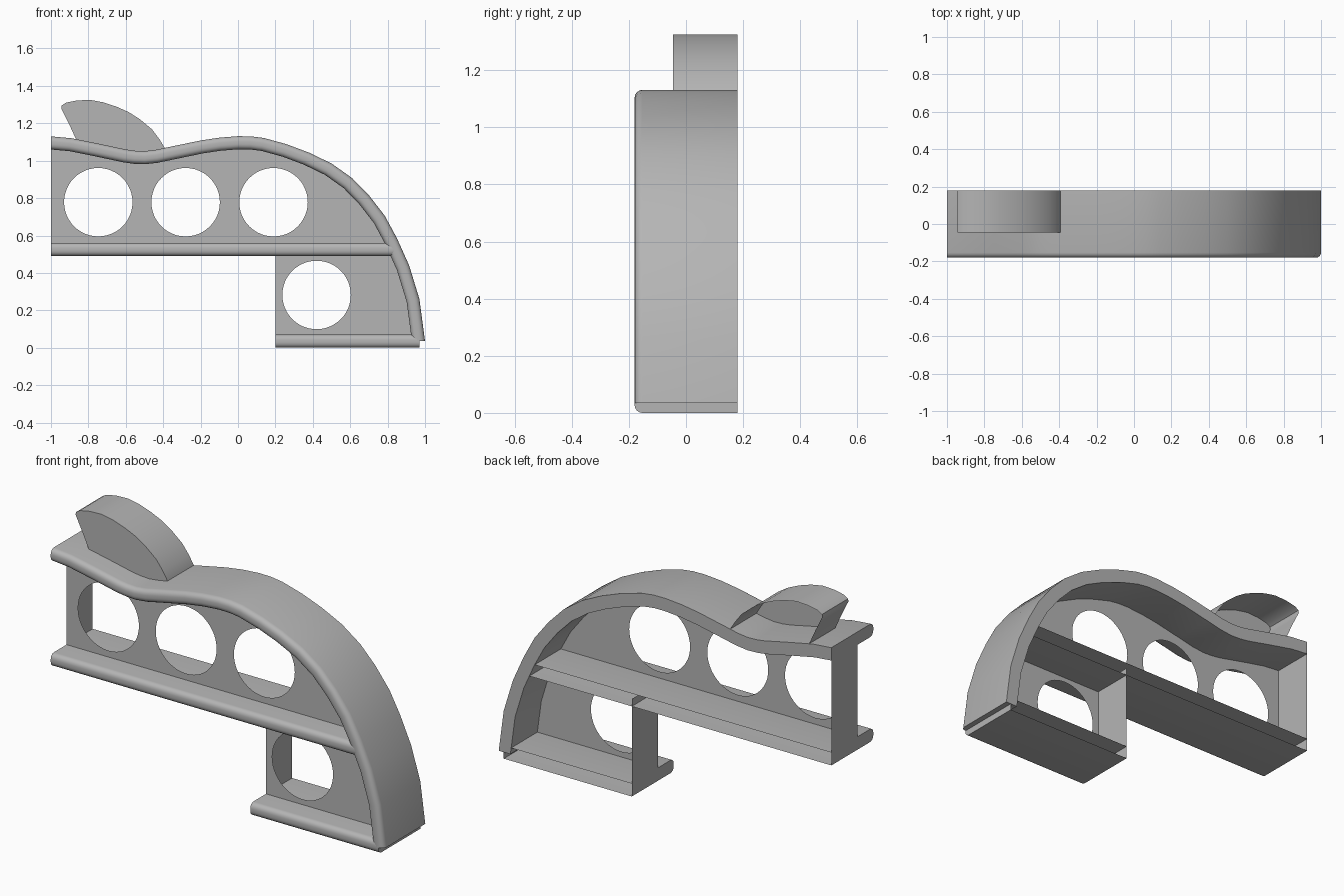
import bpy, bmesh, math
from mathutils import Vector

if "Cube" in bpy.data.objects:
    bpy.data.objects.remove(bpy.data.objects["Cube"])

BACK, PANEL, FRONT, THICK, R = 0.18, -0.045, -0.18, 0.07, 0.027

grey = bpy.data.materials.new("mid_grey")
grey.diffuse_color = (0.46, 0.46, 0.46, 1)
grey.use_nodes = True
grey.node_tree.nodes["Principled BSDF"].inputs["Base Color"].default_value = grey.diffuse_color


def finish(name, bm, recalc=True):
    if recalc:
        bmesh.ops.recalc_face_normals(bm, faces=bm.faces)
    mesh = bpy.data.meshes.new(name)
    bm.to_mesh(mesh)
    bm.free()
    mesh.materials.append(grey)
    ob = bpy.data.objects.new(name, mesh)
    bpy.context.collection.objects.link(ob)
    bpy.ops.object.select_all(action='DESELECT')
    ob.select_set(True)
    bpy.context.view_layer.objects.active = ob
    bpy.ops.object.shade_smooth_by_angle(angle=math.radians(35))
    return ob


def rail(name, path, n_first=(0, 1), n_last=(0, 1), open_back=False):
    """Board with rounded front edge, hung below an outer x-z path."""
    pts = [Vector(p) for p in path]
    section = [(BACK, -THICK), (BACK, 0)]
    arc = [math.pi / 2 * i / 4 for i in range(5)]
    section += [(FRONT + R - R * math.sin(a), -R + R * math.cos(a)) for a in arc]
    section += [(FRONT + R - R * math.cos(a), -THICK + R - R * math.sin(a)) for a in arc]
    bm = bmesh.new()
    rings = []
    for i, p in enumerate(pts):
        if i == 0:
            n = Vector(n_first)
        elif i == len(pts) - 1:
            n = Vector(n_last)
        else:
            a = (p - pts[i - 1]).normalized()
            b = (pts[i + 1] - p).normalized()
            t = (a + b).normalized()
            n = Vector((-t.y, t.x))
        rings.append([bm.verts.new((p.x + n.x * o, y, p.y + n.y * o)) for y, o in section])
    k = len(section)
    for r0, r1 in zip(rings, rings[1:]):
        for j in range(1 if open_back else 0, k):
            bm.faces.new((r0[j], r0[(j + 1) % k], r1[(j + 1) % k], r1[j]))
    bm.faces.new(rings[0])
    bm.faces.new(rings[-1])
    return finish(name, bm)


def sheet(name, outline, holes=(), radius=0.183):
    """Flat front panel with round holes."""
    bm = bmesh.new()
    loops = [outline]
    for cx, cz in holes:
        loops.append([(cx + radius * math.cos(2 * math.pi * i / 48),
                       cz + radius * math.sin(2 * math.pi * i / 48)) for i in range(48)])
    edges = []
    for loop in loops:
        vs = [bm.verts.new((x, PANEL, z)) for x, z in loop]
        edges += [bm.edges.new((vs[i - 1], vs[i])) for i in range(len(vs))]
    bmesh.ops.triangle_fill(bm, edges=edges, use_beauty=True, normal=(0, -1, 0))
    return finish(name, bm, False)


def wall(name, line):
    """Thin wall running from the panel to the open back."""
    bm = bmesh.new()
    rows = [[bm.verts.new((x, y, z)) for x, z in line] for y in (PANEL, BACK)]
    for i in range(len(line) - 1):
        bm.faces.new((rows[0][i], rows[0][i + 1], rows[1][i + 1], rows[1][i]))
    return finish(name, bm, False)


# Curved top board
top = [(-1, 1.13), (-0.89, 1.12), (-0.75, 1.092), (-0.6, 1.06), (-0.55, 1.053),
       (-0.5, 1.051), (-0.44, 1.058), (-0.35, 1.077), (-0.2, 1.108), (-0.1, 1.123),
       (0, 1.131), (0.07, 1.13), (0.14, 1.121), (0.26, 1.088), (0.38, 1.043),
       (0.5, 0.985), (0.61, 0.907), (0.7, 0.815), (0.785, 0.705), (0.85, 0.585),
       (0.915, 0.44), (0.97, 0.26), (1.0, 0.035)]
rail("curved_top_board", top, n_last=(1, 0))

# Straight shelves, hollow at the back
rail("upper_shelf", [(-1, 0.56), (0.835, 0.56)], open_back=True)
rail("lower_shelf", [(0.2, 0.07), (0.97, 0.07)], open_back=True)

# Front panel with four round holes
inner = [(-1, 1.09)]
for p, q, r in zip(top, top[1:], top[2:]):
    t = Vector((r[0] - p[0], r[1] - p[1])).normalized()
    inner.append((q[0] + t.y * 0.04, q[1] - t.x * 0.04))
sheet("front_panel", inner + [(0.955, 0.05), (0.2, 0.05), (0.2, 0.525), (-1, 0.525)],
      [(-0.747, 0.778), (-0.28, 0.778), (0.19, 0.778), (0.42, 0.282)])

# End walls
wall("upper_end_wall", [(-1, 0.5), (-1, 1.1)])
wall("lower_end_wall", [(0.2, 0.02), (0.2, 0.53)])

# Fin on top, open at the back
fin = [(-0.855, 1.09), (-0.88, 1.145), (-0.905, 1.2), (-0.93, 1.25), (-0.945, 1.28),
       (-0.943, 1.295), (-0.92, 1.31), (-0.86, 1.322), (-0.79, 1.325), (-0.72, 1.312),
       (-0.65, 1.289), (-0.585, 1.26), (-0.525, 1.222), (-0.46, 1.168), (-0.42, 1.115),
       (-0.39, 1.065), (-0.385, 1.04)]
sheet("fin_front", fin + [(-0.5, 1.03)])
wall("fin_shell", fin)
